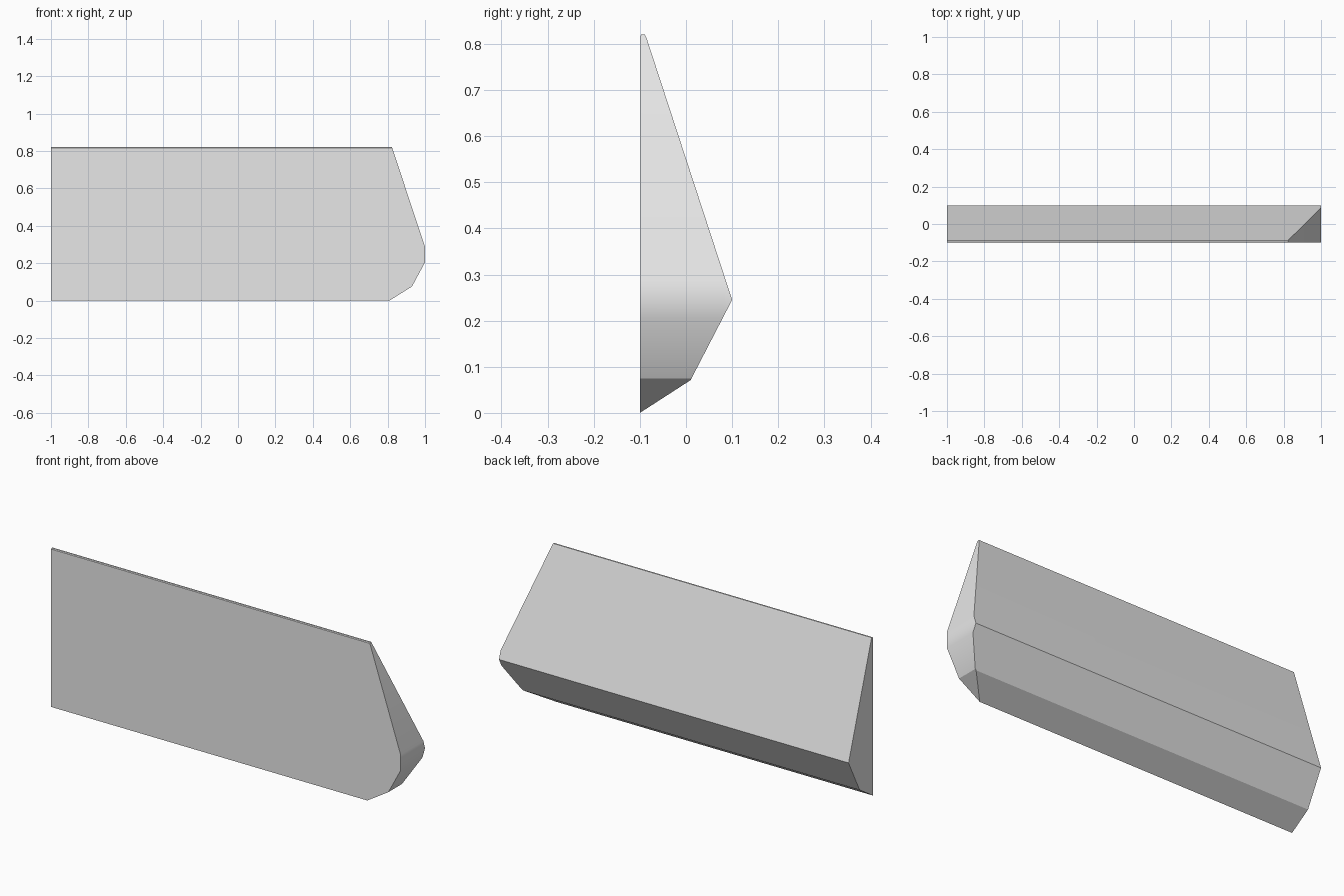
import bpy, bmesh, math
from mathutils import Vector

cube = bpy.data.objects.get("Cube")
if cube:
    bpy.data.objects.remove(cube, do_unlink=True)

# Single grey material
grey = bpy.data.materials.new("light grey")
grey.use_nodes = True
color = (0.8, 0.8, 0.8, 1.0)
grey.diffuse_color = color
grey.node_tree.nodes["Principled BSDF"].inputs["Base Color"].default_value = color

# Cross-section (y, z): flat front, wedge-shaped back, softened top edge
section = [(-0.1, 0.0), (0.01, 0.071), (0.1, 0.245), (-0.086, 0.814),
           (-0.089, 0.82), (-0.097, 0.82), (-0.1, 0.816)]
# Outline (x, z) of the trimmed end, from bottom to top
end_outline = [(0.81, 0.0), (0.93, 0.075), (1.0, 0.205), (1.0, 0.288), (0.823, 0.82)]

# Extrude the cross-section along x
bm = bmesh.new()
profile = bm.faces.new([bm.verts.new((-1.0, y, z)) for y, z in section])
extruded = bmesh.ops.extrude_face_region(bm, geom=[profile])
bmesh.ops.translate(bm, vec=(2.0, 0, 0),
                    verts=[g for g in extruded["geom"] if isinstance(g, bmesh.types.BMVert)])
if profile.is_valid and len(bm.faces) == len(section) + 1:
    bm.faces.new([v for v in profile.verts])

# Trim the +x end along each sloping segment of the outline
for (x0, z0), (x1, z1) in zip(end_outline, end_outline[1:]):
    if x0 == x1:
        continue
    cut = bmesh.ops.bisect_plane(
        bm, geom=bm.verts[:] + bm.edges[:] + bm.faces[:], dist=1e-5,
        plane_co=(x0, 0, z0), plane_no=Vector((z1 - z0, 0, x0 - x1)), clear_outer=True)
    rim = [g for g in cut["geom_cut"] if isinstance(g, bmesh.types.BMEdge)]
    bmesh.ops.holes_fill(bm, edges=rim, sides=0)
bmesh.ops.recalc_face_normals(bm, faces=bm.faces[:])

mesh = bpy.data.meshes.new("wedge_panel")
bm.to_mesh(mesh)
bm.free()
mesh.materials.append(grey)
panel = bpy.data.objects.new("wedge_panel", mesh)
bpy.context.collection.objects.link(panel)

# Blend the shading around the trimmed end, keep the other edges crisp
bpy.ops.object.select_all(action='DESELECT')
panel.select_set(True)
bpy.context.view_layer.objects.active = panel
bpy.ops.object.shade_smooth_by_angle(angle=math.radians(29))
weighted = panel.modifiers.new("weighted_normals", 'WEIGHTED_NORMAL')
weighted.keep_sharp = True
